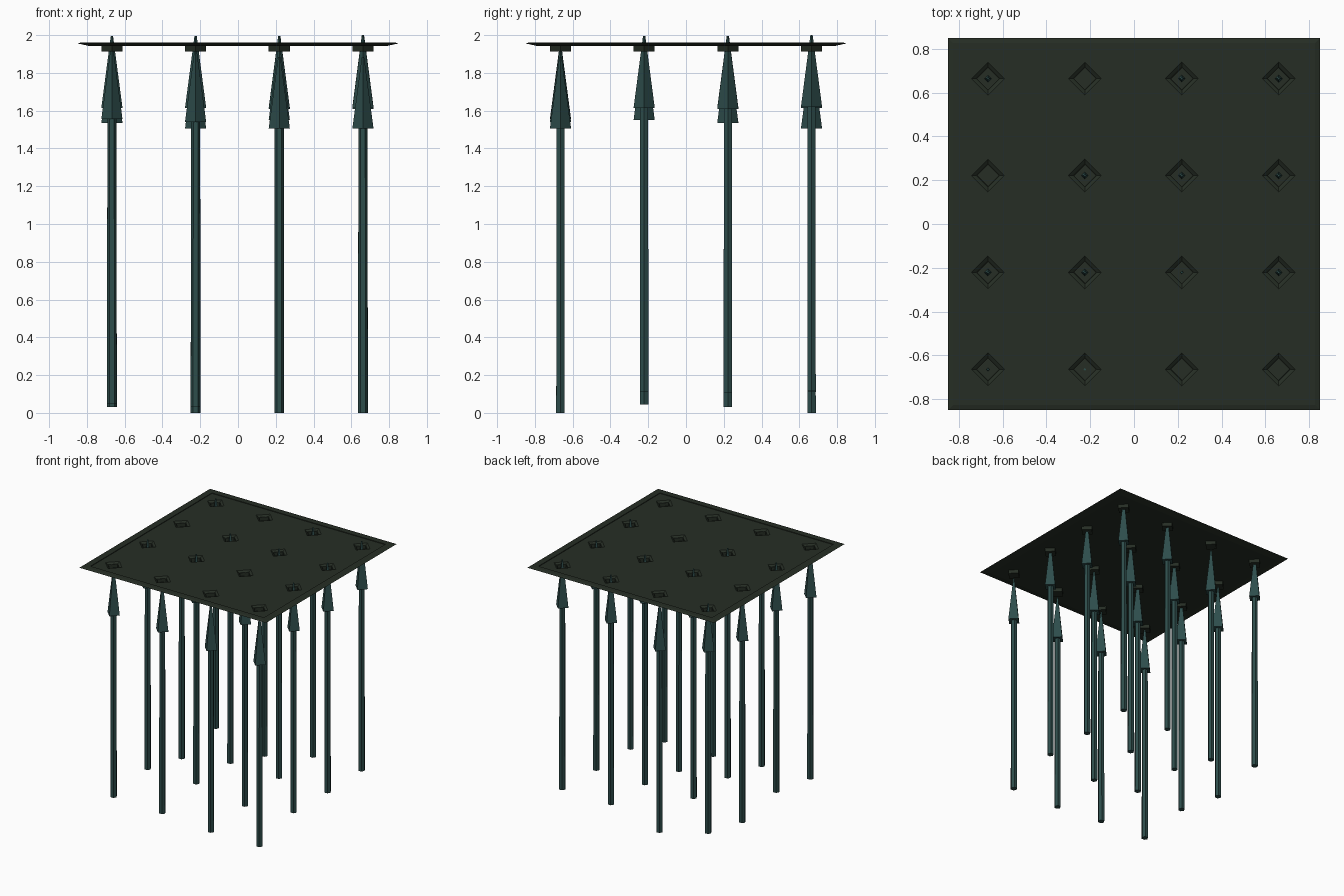
import bpy, bmesh, math

cube = bpy.data.objects.get("Cube")
if cube:
    bpy.data.objects.remove(cube, do_unlink=True)


def material(name, rgb):
    mat = bpy.data.materials.new(name)
    mat.use_nodes = True
    mat.diffuse_color = (*rgb, 1)
    bsdf = mat.node_tree.nodes["Principled BSDF"]
    bsdf.inputs["Base Color"].default_value = (*rgb, 1)
    return mat


plate_green = material("dark green plate", (0.019, 0.027, 0.018))
spike_teal = material("dark teal metal", (0.027, 0.074, 0.071))


def add_rings(bm, profile, sides, turn=0.0, at=(0, 0, 0)):
    """Stack rings of (radius, height) into a closed solid."""
    rings = []
    for radius, z in profile:
        angles = [turn + math.tau * k / sides for k in range(sides)]
        rings.append([bm.verts.new((at[0] + radius * math.cos(a),
                                    at[1] + radius * math.sin(a),
                                    at[2] + z)) for a in angles])
    for low, high in zip(rings, rings[1:]):
        for k in range(sides):
            n = (k + 1) % sides
            bm.faces.new((low[k], low[n], high[n], high[k]))
    bm.faces.new(rings[0][::-1])
    bm.faces.new(rings[-1])


def make_object(name, bm, mat):
    bmesh.ops.recalc_face_normals(bm, faces=bm.faces)
    mesh = bpy.data.meshes.new(name)
    bm.to_mesh(mesh)
    bm.free()
    mesh.materials.append(mat)
    obj = bpy.data.objects.new(name, mesh)
    bpy.context.collection.objects.link(obj)
    return obj


PITCH = 0.443
spots = [(i, j, (i - 1.5) * PITCH - 0.003, (j - 1.5) * PITCH)
         for j in range(4) for i in range(4)]

# Thin square plate with a raised, bevelled rim
bm = bmesh.new()
outline = [(0.79, 1.943), (0.85, 1.956), (0.828, 1.962), (0.79, 1.962), (0.79, 1.957)]
add_rings(bm, [(half * math.sqrt(2), z) for half, z in outline], 4, math.pi / 4)
plate = make_object("trap_plate", bm, plate_green)

# Diamond funnels cut through the plate
bm = bmesh.new()
for i, j, x, y in spots:
    add_rings(bm, [(0.048, 1.942), (0.077, 1.958)], 4, at=(x, y, 0))
cutter = make_object("hole_cutter", bm, plate_green)
cutter.hide_render = True
cut = plate.modifiers.new("holes", "BOOLEAN")
cut.operation = "DIFFERENCE"
cut.solver = "EXACT"
cut.object = cutter
bpy.context.view_layer.update()
graph = bpy.context.evaluated_depsgraph_get()
result = bpy.data.meshes.new_from_object(plate.evaluated_get(graph))
plate.modifiers.clear()
plate.data = result
bpy.data.objects.remove(cutter, do_unlink=True)

# Diamond cups hanging under the holes
bm = bmesh.new()
cup = [(0.056, 1.913), (0.056, 1.945), (0.05, 1.945), (0.05, 1.917)]
for i, j, x, y in spots:
    add_rings(bm, cup, 4, at=(x, y, 0))
make_object("spike_sockets", bm, plate_green)

# Spikes: slim shafts with four-sided heads, raised to different heights
lifts = [
    [0.05, 0.035, 0.0, 0.0],
    [0.11, 0.11, 0.045, 0.11],
    [0.03, 0.11, 0.105, 0.105],
    [0.11, 0.0, 0.11, 0.115],
]
for i, j, x, y in spots:
    base = (x, y, lifts[j][i])
    label = f"row_{j + 1}_column_{i + 1}"
    bm = bmesh.new()
    add_rings(bm, [(0.026, 0), (0.024, 1.51)], 6, at=base)
    make_object("spike_shaft_" + label, bm, spike_teal)
    bm = bmesh.new()
    add_rings(bm, [(0.056, 1.505), (0.006, 1.885)], 4, at=base)
    make_object("spike_head_" + label, bm, spike_teal)
